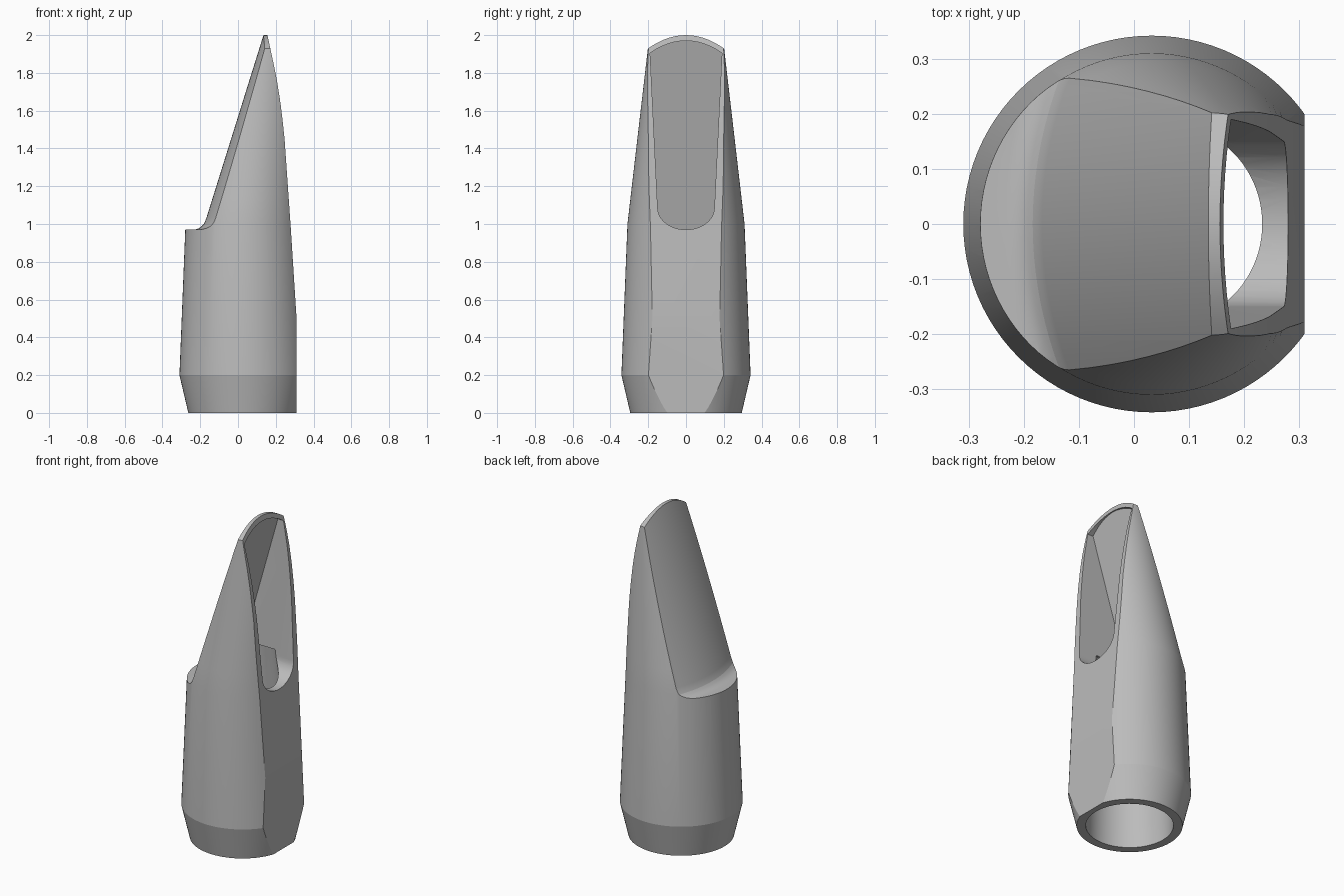
import bpy, bmesh, math

if "Cube" in bpy.data.objects:
    bpy.data.objects.remove(bpy.data.objects["Cube"])

grey = bpy.data.materials.new("satin grey")
grey.diffuse_color = (0.5, 0.5, 0.5, 1)
grey.use_nodes = True
grey.node_tree.nodes["Principled BSDF"].inputs["Base Color"].default_value = grey.diffuse_color
CX = 0.032  # axis of the round body


def loft(name, rings, cap_centre=None):
    """Closed solid through equal-length rings of 3D points."""
    bm = bmesh.new()
    vs = [[bm.verts.new(p) for p in r] for r in rings]
    n = len(rings[0])
    for a, b in zip(vs, vs[1:]):
        for i in range(n):
            j = (i + 1) % n
            bm.faces.new((a[i], a[j], b[j], b[i]))
    bm.faces.new(vs[0][::-1])
    if cap_centre:
        c = bm.verts.new(cap_centre)
        for i in range(n):
            bm.faces.new((vs[-1][i], vs[-1][(i + 1) % n], c))
    else:
        bm.faces.new(vs[-1])
    bmesh.ops.recalc_face_normals(bm, faces=bm.faces)
    me = bpy.data.meshes.new(name)
    bm.to_mesh(me)
    bm.free()
    ob = bpy.data.objects.new(name, me)
    bpy.context.collection.objects.link(ob)
    me.materials.append(grey)
    return ob


def circle(cx, r, z, n=96):
    return [(cx + r * math.cos(2 * math.pi * i / n),
             r * math.sin(2 * math.pi * i / n), z) for i in range(n)]


# Round tapering body
rings = [circle(CX, 0.295, 0), circle(CX, 0.342, 0.2), circle(CX, 0.31, 1.0)]
for k in range(1, 9):
    t = k / 8
    z = 1.0 + 1.1 * t
    rings.append(circle(CX + 0.125 * t, 0.31 - 0.128 * t, z))
body = loft("mouthpiece_body", rings)

# Flat reed table with curved facing
table = [(0.31, -0.2), (0.31, 0.5), (0.28, 0.97), (0.2465, 1.45), (0.236, 1.55),
         (0.222, 1.66), (0.206, 1.76), (0.188, 1.85), (0.156, 2.0), (0.11, 2.2),
         (0.7, 2.2), (0.7, -0.2)]
table_cut = loft("table_cutter", [[(x, y, z) for x, z in table] for y in (-0.6, 0.6)])

# Sloping convex beak with a cove at its foot
beak = [(-0.7, 0.97), (-0.235, 0.97), (-0.222, 0.972), (-0.208, 0.977), (-0.195, 0.985),
        (-0.184, 0.996), (-0.175, 1.012), (-0.167, 1.033), (0.135, 2.0), (0.197, 2.2), (-0.7, 2.2)]
ys = [-0.42 + 0.84 * i / 28 for i in range(29)]
beak_cut = loft("beak_cutter", [[(x + (0.7 * y * y if x > -0.6 else 0), y, z)
                                 for x, z in beak] for y in ys])

# Rounded tip
tip = [(y, 2.0 - 0.07 * (y / 0.2) ** 2) for y in ys] + [(0.42, 2.4), (-0.42, 2.4)]
tip_cut = loft("tip_cutter", [[(x, y, z) for y, z in tip] for x in (-0.6, 0.6)])


# Sloping inner baffle plane shared by bore and window
def baffle(z):
    return 0.155 + (z - 1.97) * 0.259


# Tapered bore from the bottom, topped by the baffle
def bore_top(x):
    return min(1.12, 1.97 + (x - 0.155) / 0.259)


bore_rings = [circle(CX, 0.245, -0.05), circle(CX, 0.235, 0.5)]
bore_rings.append([(x, y, bore_top(x)) for x, y, _ in circle(CX, 0.19, 0)])
bore_cut = loft("bore_cutter", bore_rings, (CX, 0, 1.12))

# U-shaped window through the table
half = [(0.15 * math.sin(a), 1.085 - 0.115 * math.cos(a))
        for a in [math.pi / 2 * i / 10 for i in range(11)]]
half += [(0.19, 1.905)]
arch = [(0.19 * s / 6, 1.97 - 0.065 * (s / 6) ** 2) for s in range(5, -6, -1)]
u = half + arch + [(-y, z) for y, z in half[:0:-1]]
window_cut = loft("window_cutter", [[(baffle(z), y, z) for y, z in u],
                                    [(0.6, y, z) for y, z in u]])

# Apply the cuts
for cutter in (bore_cut, window_cut, table_cut, beak_cut, tip_cut):
    m = body.modifiers.new(cutter.name, 'BOOLEAN')
    m.operation = 'DIFFERENCE'
    m.solver = 'EXACT'
    m.object = cutter
    cutter.hide_render = True
bpy.context.view_layer.objects.active = body
body.select_set(True)
for m in list(body.modifiers):
    bpy.ops.object.modifier_apply(modifier=m.name)
for ob in list(bpy.data.objects):
    if ob is not body:
        bpy.data.objects.remove(ob)
bpy.ops.object.shade_smooth_by_angle(angle=math.radians(14))
